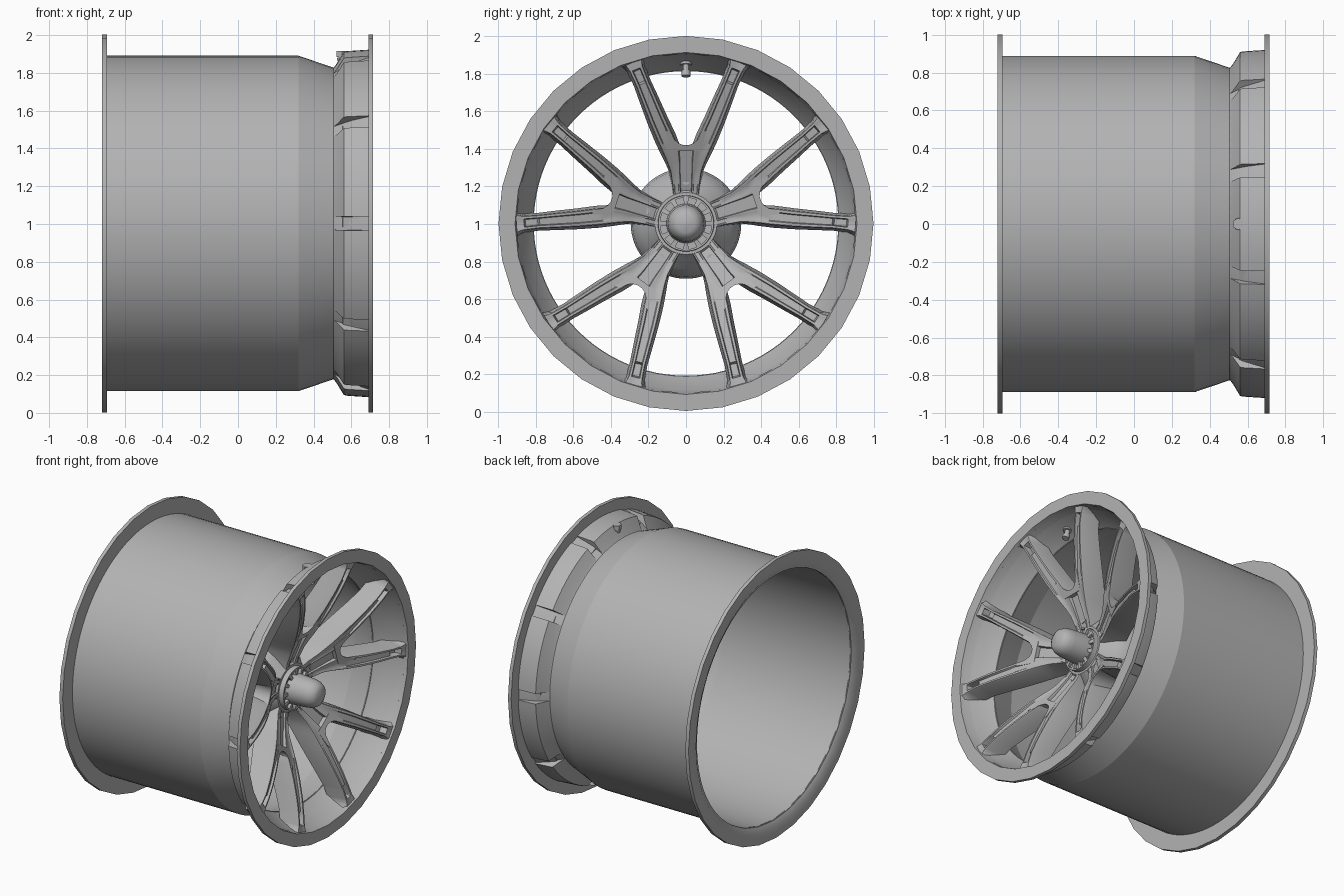
import bpy, bmesh, math
from math import sin, cos, pi, radians
from mathutils import Vector, Matrix

if "Cube" in bpy.data.objects:
    bpy.data.objects.remove(bpy.data.objects["Cube"])

CZ = 1.003  # height of the wheel axis (axis runs along x)
METAL = bpy.data.materials.new('dark_metal')
METAL.diffuse_color = (.45, .45, .45, 1)
METAL.use_nodes = True
METAL.node_tree.nodes["Principled BSDF"].inputs["Base Color"].default_value = METAL.diffuse_color


def finish(name, bm, angle=35):
    bmesh.ops.recalc_face_normals(bm, faces=bm.faces)
    me = bpy.data.meshes.new(name)
    bm.to_mesh(me)
    bm.free()
    me.materials.append(METAL)
    ob = bpy.data.objects.new(name, me)
    bpy.context.collection.objects.link(ob)
    bpy.ops.object.select_all(action='DESELECT')
    ob.select_set(True)
    bpy.context.view_layer.objects.active = ob
    bpy.ops.object.shade_smooth_by_angle(angle=radians(angle))
    return ob


def polar(x, r, a):
    return Vector((x, r * cos(a), CZ + r * sin(a)))


def loft(bm, rings, closed=False):
    """Skin a list of equal closed point loops."""
    vs = [[bm.verts.new(p) for p in ring] for ring in rings]
    m = len(vs[0])
    for i in range(len(vs) if closed else len(vs) - 1):
        a, b = vs[i], vs[(i + 1) % len(vs)]
        for j in range(m):
            bm.faces.new((a[j], a[(j + 1) % m], b[(j + 1) % m], b[j]))
    if not closed:
        bm.faces.new(vs[0])
        bm.faces.new(vs[-1][::-1])


def revolve(name, profile, n, a0=0.0, a1=2 * pi, angle=35):
    """Spin a closed (x, r) profile around the wheel axis."""
    bm = bmesh.new()
    full = a1 - a0 > 2 * pi - 1e-4
    count = n if full else n + 1
    loft(bm, [[polar(x, r, a0 + (a1 - a0) * i / n) for x, r in profile]
              for i in range(count)], full)
    return finish(name, bm, angle)


def rod(name, p, q, r, n):
    bm = bmesh.new()
    d = q - p
    mat = Matrix.Translation((p + q) / 2) @ d.to_track_quat('Z', 'Y').to_matrix().to_4x4()
    bmesh.ops.create_cone(bm, cap_ends=True, segments=n, radius1=r, radius2=r,
                          depth=d.length, matrix=mat)
    return finish(name, bm)


FACE = [(0, .42), (.12, .42), (.2, .437), (.28, .47), (.35, .505), (.42, .54), (.5, .578),
        (.6, .62), (.7, .655), (.8, .684), (.9, .703), (1, .715)]


def face_x(r):
    """Front surface of the arched, dished spokes at radius r."""
    for (r0, x0), (r1, x1) in zip(FACE, FACE[1:]):
        if r <= r1:
            return x0 + (x1 - x0) * (r - r0) / (r1 - r0)


def arm_point(u, v, dx, arm):
    """u runs along the arm, v sideways, dx is measured from the spoke face."""
    r = math.hypot(u, v)
    return polar(face_x(r) + dx, r, arm + math.atan2(v, u))


def prism(name, outline, top, depth, arm):
    bm = bmesh.new()
    loft(bm, [[arm_point(u, v, t, arm) for u, v in outline] for t in (top, top - depth)])
    return finish(name, bm)


# Barrel shell, tapering to the throat
revolve('barrel', [(-.70, .888), (.32, .888), (.505, .825), (.505, .812), (.31, .875), (-.70, .875)],
        96, angle=15)
# Thin flanges at both ends, visibly faceted
revolve('rear_flange', [(-.72, .915), (-.72, 1), (-.694, 1), (-.694, .876)], 32)
revolve('front_flange', [(.69, .905), (.715, .912), (.715, 1), (.69, 1)], 32)
# Sloped inner wall of the front rim
revolve('front_rim_wall', [(.50, .812), (.53, .833), (.60, .872), (.70, .912), (.70, .916),
                           (.60, .879), (.53, .841), (.50, .822)], 96)

# Ten raised rim blocks with gaps at the spoke ends
for k in range(10):
    mid = radians(90 + 36 * k)
    half = radians(15.7)
    revolve(f'rim_block_{k + 1}', [(.506, .824), (.525, .85), (.56, .908), (.575, .912), (.692, .92),
                                   (.692, .905), (.60, .876), (.53, .84)], 10, mid - half, mid + half)

# Spokes: u, v, half width, depth, channel depth
STATIONS = [(.12, .045, .018, .15, .002), (.2, .05, .02, .16, .002), (.28, .057, .024, .17, .002),
            (.33, .066, .032, .17, .002), (.38, .078, .04, .17, .002), (.46, .112, .042, .17, .006),
            (.55, .152, .040, .165, .015), (.66, .197, .037, .155, .016), (.745, .232, .034, .145, .016),
            (.755, .236, .034, .145, .05), (.815, .262, .036, .14, .05), (.822, .265, .036, .13, .002),
            (.845, .274, .042, .07, .002), (.86, .28, .048, .02, .001)]


def spoke(name, arm, side):
    bm = bmesh.new()
    rings = []
    for i, (u, v, w, depth, ch) in enumerate(STATIONS):
        a, b = STATIONS[max(i - 1, 0)], STATIONS[min(i + 1, len(STATIONS) - 1)]
        t = Vector((b[0] - a[0], b[1] - a[1])).normalized()
        n = Vector((-t.y, t.x))
        x0 = face_x(math.hypot(u, v))
        ring = []
        for s, dx in ((-1.4, -depth), (-1.08, -.012), (-.95, 0), (-.62, 0), (-.5, -ch), (.5, -ch),
                      (.62, 0), (.95, 0), (1.08, -.012), (1.4, -depth)):
            pu, pv = u + n.x * w * s, (v + n.y * w * s) * side
            ring.append(polar(x0 + dx, math.hypot(pu, pv), arm + math.atan2(pv, pu)))
        rings.append(ring)
    loft(bm, rings)
    finish(name, bm, 30)


def mirrored(half):
    return half + [(u, -v) for u, v in reversed(half) if v > 0]


for k in range(5):
    arm = radians(90 + 72 * k)
    for side, label in ((1, 'a'), (-1, 'b')):
        spoke(f'spoke_{k + 1}{label}', arm, side)
    # Sunken pocket floor and the rounded crotch where the pair splits
    prism(f'arm_pocket_floor_{k + 1}', [(.1, -.05), (.1, .05), (.395, .07), (.395, -.07)], -.03, .13, arm)
    prism(f'arm_crotch_{k + 1}', mirrored([(.385, .08), (.50, .11), (.475, .077), (.445, .06),
                                         (.427, .038), (.418, .015)]), -.002, .16, arm)
    # Lug bolt in the pocket
    rod(f'lug_bolt_{k + 1}', polar(.38, .225, arm), polar(.435, .225, arm), .02, 12)

# Hub pad behind the spokes
revolve('hub', [(.20, .06), (.20, .28), (.215, .295), (.29, .285), (.35, .24), (.40, .19),
                (.43, .165), (.43, .06)], 64)
# Centre lock ring with teeth
revolve('lock_ring', [(.42, .09), (.42, .152), (.44, .148), (.447, .14), (.447, .09)], 48)
revolve('lock_ring_lip', [(.44, .138), (.465, .138), (.465, .148), (.44, .150)], 48)
for k in range(12):
    a = 2 * pi * k / 12
    revolve(f'lock_tooth_{k + 1}', [(.44, .10), (.47, .10), (.465, .14), (.44, .14)], 2, a - .1, a + .1)
# Domed centre cap
revolve('centre_cap', [(.42, .0005), (.42, .106), (.46, .104), (.58, .097), (.615, .09), (.645, .073),
                       (.66, .048), (.664, .0005)], 48)


# Valve stem through the top of the rim
def valve(r, dx=0):
    return Vector((.55 + dx, 0, CZ + r))


rod('valve_stem', valve(.79, .03), valve(.90), .017, 12)
rod('valve_tip', valve(.785, .032), valve(.815, .023), .023, 12)
rod('valve_collar', valve(.845, .015), valve(.885, .004), .032, 12)
rod('valve_nut', valve(.88), valve(.912), .032, 6)
